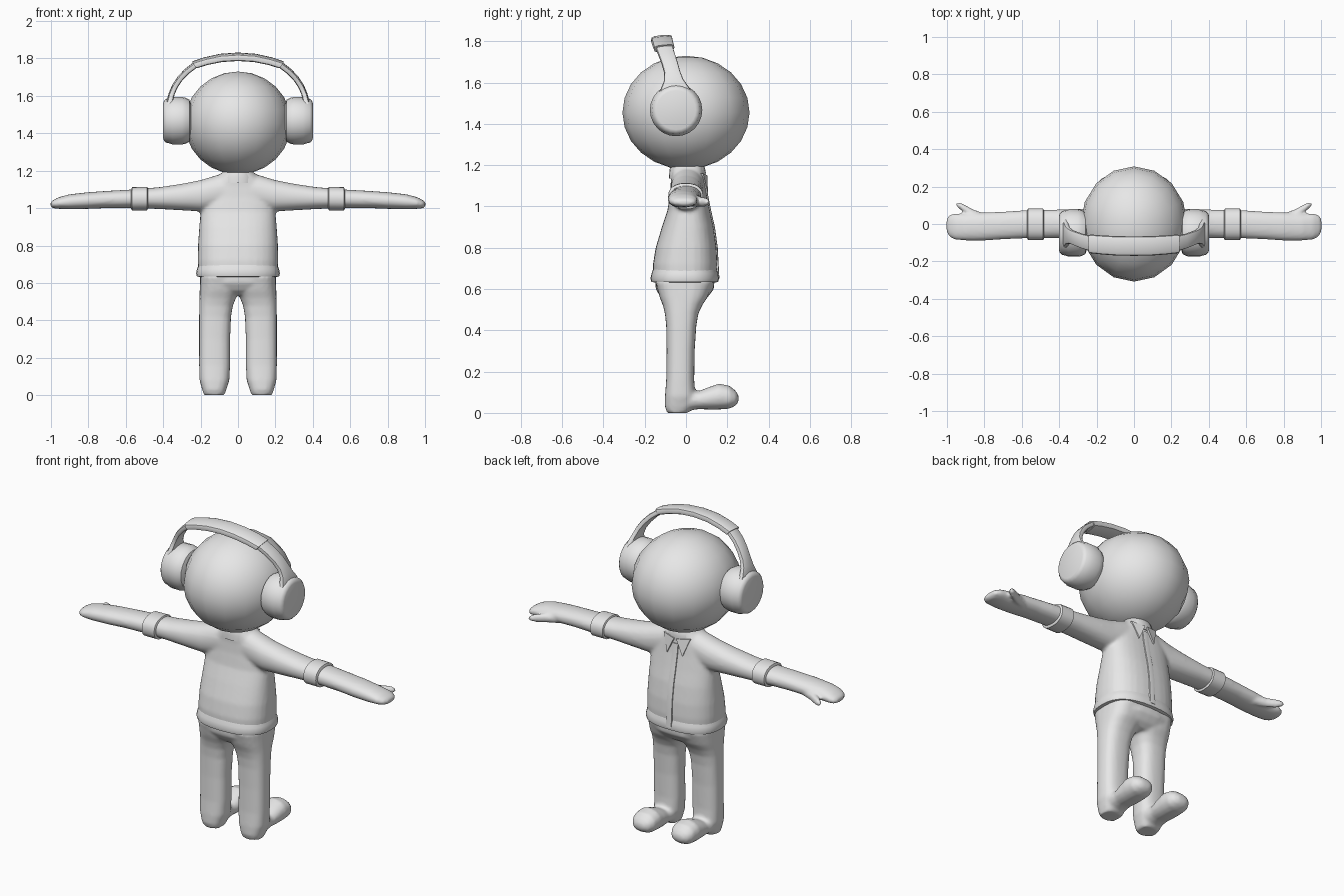
import bpy, bmesh, math

grey = bpy.data.materials.new("plain_grey")
grey.diffuse_color = (0.8, 0.8, 0.8, 1)


def loft(bm, axis, rings, n=24, power=2.0, side=1):
    """Closed skin through rings (t, a0, a1, b0, b1) stacked along an axis."""
    loops = []
    for t, a0, a1, b0, b1 in rings:
        loop = []
        for i in range(n):
            c = math.cos(2 * math.pi * i / n)
            s = math.sin(2 * math.pi * i / n)
            a = (a0 + a1) / 2 + (a1 - a0) / 2 * math.copysign(abs(c) ** (2 / power), c)
            b = (b0 + b1) / 2 + (b1 - b0) / 2 * math.copysign(abs(s) ** (2 / power), s)
            x, y, z = {"x": (t, a, b), "y": (a, t, b), "z": (a, b, t)}[axis]
            loop.append(bm.verts.new((x * side, y, z)))
        loops.append(loop)
    skin(bm, loops)


def skin(bm, loops):
    n = len(loops[0])
    for p, q in zip(loops, loops[1:]):
        for i in range(n):
            bm.faces.new((p[i], p[(i + 1) % n], q[(i + 1) % n], q[i]))
    bm.faces.new(loops[0])
    bm.faces.new(loops[-1])


def finish(name, bm, angle=40, mirror=False, voxel=0, smooth=4):
    bmesh.ops.recalc_face_normals(bm, faces=bm.faces[:])
    me = bpy.data.meshes.new(name)
    bm.to_mesh(me)
    bm.free()
    ob = bpy.data.objects.new(name, me)
    bpy.context.collection.objects.link(ob)
    me.materials.append(grey)
    if mirror:
        ob.modifiers.new("mirror", "MIRROR").use_mirror_merge = False
    if voxel:
        # Fuse overlapping volumes into one soft surface
        rm = ob.modifiers.new("fuse", "REMESH")
        rm.mode = "VOXEL"
        rm.voxel_size = voxel
        rm.use_smooth_shade = True
        sm = ob.modifiers.new("soften", "SMOOTH")
        sm.factor = 0.5
        sm.iterations = smooth
    else:
        bpy.ops.object.select_all(action="DESELECT")
        ob.select_set(True)
        bpy.context.view_layer.objects.active = ob
        bpy.ops.object.shade_smooth_by_angle(angle=math.radians(angle))
    return ob


# Head: coarse, smooth-shaded ball
bm = bmesh.new()
bmesh.ops.create_uvsphere(bm, u_segments=16, v_segments=12, radius=1)
bmesh.ops.scale(bm, vec=(0.285, 0.308, 0.275), verts=bm.verts[:])
bmesh.ops.translate(bm, vec=(0, 0, 1.455), verts=bm.verts[:])
finish("head", bm, angle=60)

# Body: torso, neck, arms, hands and thumbs fused together
bm = bmesh.new()
loft(bm, "z", [
    (0.640, -.212, .212, -.160, .148), (0.72, -.216, .216, -.160, .152),
    (0.80, -.214, .214, -.147, .148), (0.90, -.207, .207, -.117, .134),
    (0.98, -.200, .200, -.090, .116), (1.06, -.195, .195, -.078, .100),
    (1.12, -.165, .165, -.074, .092), (1.165, -.11, .11, -.074, .088),
    (1.20, -.075, .075, -.072, .084), (1.25, -.07, .07, -.07, .08)], 32, 2.5)
for side in (1, -1):
    loft(bm, "x", [
        (0.00, -.072, .088, 1.00, 1.190), (0.10, -.074, .086, .99, 1.180),
        (0.20, -.078, .082, .982, 1.150), (0.30, -.078, .080, .988, 1.130),
        (0.42, -.076, .077, .995, 1.112), (0.56, -.076, .075, 1.00, 1.100),
        (0.70, -.082, .066, 1.00, 1.092), (0.80, -.089, .062, .996, 1.085),
        (0.90, -.089, .054, .994, 1.074), (0.96, -.083, .056, .996, 1.058),
        (0.99, -.066, .048, 1.00, 1.042), (1.003, -.04, .025, 1.01, 1.03)],
        24, 2.2, side)
    loft(bm, "x", [
        (0.80, .00, .058, 1.00, 1.055), (0.86, .03, .078, .998, 1.052),
        (0.91, .062, .106, .998, 1.046), (0.935, .082, .117, 1.002, 1.040),
        (0.95, .093, .112, 1.012, 1.030)], 12, 2, side)
finish("body_and_arms", bm, voxel=0.01)

# Shirt hem: thick rolled edge
bm = bmesh.new()
loft(bm, "z", [
    (0.632, -.205, .205, -.155, .143), (0.635, -.220, .220, -.168, .156),
    (0.652, -.224, .224, -.172, .160), (0.675, -.219, .219, -.167, .156),
    (0.695, -.212, .212, -.160, .150)], 32, 2.5)
finish("shirt_hem", bm, angle=50)

# Shirt opening: raised strip down the front
bm = bmesh.new()
loft(bm, "z", [(z, -.018, .022, y - .02, y + .006) for z, y in (
    (.65, .156), (.72, .152), (.80, .148), (.90, .134), (.98, .116),
    (1.06, .100), (1.12, .092))], 8, 4)
finish("shirt_opening", bm)

# Collar band and folded front points
bm = bmesh.new()
loft(bm, "z", [
    (1.135, -.098, .098, -.082, .094), (1.165, -.096, .096, -.081, .096),
    (1.185, -.082, .082, -.078, .092), (1.205, -.072, .072, -.072, .084)], 24, 2.2)
finish("collar", bm)
bm = bmesh.new()
tip = [(.008, .100, 1.15), (.085, .080, 1.16), (.05, .104, 1.06)]
skin(bm, [[bm.verts.new((x, y + d, z)) for x, y, z in tip] for d in (-.02, .003)])
finish("collar_point", bm, mirror=True)

# Sleeve cuffs
bm = bmesh.new()
loft(bm, "x", [
    (.482, -.078, .075, .995, 1.106), (.486, -.086, .083, .987, 1.114),
    (.566, -.086, .083, .987, 1.112), (.571, -.076, .074, .997, 1.10)], 24, 2.3)
finish("sleeve_cuff", bm, mirror=True)

# Trousers and feet fused together
bm = bmesh.new()
loft(bm, "z", [
    (.535, -.16, .16, -.09, .07), (.56, -.19, .19, -.122, .105),
    (.60, -.202, .202, -.147, .135), (.66, -.202, .202, -.150, .140)], 32, 2.5)
for side in (1, -1):
    loft(bm, "z", [
        (.000, .072, .182, -.092, .01), (.03, .062, .192, -.102, .035),
        (.08, .046, .206, -.102, .045), (.16, .042, .208, -.096, .040),
        (.30, .042, .208, -.094, .042), (.42, .037, .208, -.096, .050),
        (.48, .027, .207, -.102, .060), (.52, .010, .206, -.112, .078),
        (.56, -.01, .205, -.128, .105), (.64, -.01, .203, -.150, .135)],
        24, 2.6, side)
    loft(bm, "y", [
        (-.07, .075, .178, .002, .10), (.00, .060, .192, .008, .115),
        (.06, .062, .190, .018, .105), (.11, .054, .198, .016, .125),
        (.16, .050, .202, .016, .142), (.21, .054, .198, .020, .132),
        (.24, .072, .180, .034, .108), (.255, .10, .152, .055, .085)],
        20, 2.2, side)
finish("trousers_and_feet", bm, voxel=0.01)

# Headphone ear cups: turned profile (x, radius)
bm = bmesh.new()
loft(bm, "x", [(x, -.048 - r, -.048 + r, 1.467 - r, 1.467 + r) for x, r in (
    (.25, .085), (.26, .112), (.28, .123), (.30, .127), (.35, .127),
    (.362, .122), (.385, .117), (.396, .106), (.40, .095))], 24)
finish("ear_cup", bm, mirror=True)


def band(name, path, mirror):
    """Flat strap along (x, y, z, width, thickness), facing away from the head."""
    bm = bmesh.new()
    loops = []
    for x, y, z, w, t in path:
        d = math.hypot(x, z - 1.47)
        nx, nz = x / d, (z - 1.47) / d
        loop = []
        for i in range(12):
            c, s = math.cos(i * math.pi / 6), math.sin(i * math.pi / 6)
            u = w / 2 * math.copysign(abs(c) ** .6, c)
            v = t / 2 * math.copysign(abs(s) ** .6, s)
            loop.append(bm.verts.new((x + nx * v, y + u, z + nz * v + u * .1)))
        loops.append(loop)
    skin(bm, loops)
    finish(name, bm, 45, mirror)


# Headphone arms flare into the cups; the top strap is a wider piece
band("headband_arm", [
    (.366, -.052, 1.52, .20, .035), (.365, -.055, 1.57, .14, .035),
    (.355, -.060, 1.61, .095, .032), (.338, -.067, 1.65, .078, .032),
    (.312, -.078, 1.69, .078, .032), (.275, -.092, 1.73, .080, .032),
    (.220, -.107, 1.772, .084, .032)], True)
half = [(.232, -.106, 1.766, .100, .042), (.17, -.112, 1.786, .102, .042),
        (.09, -.117, 1.803, .104, .042), (0, -.118, 1.809, .104, .042)]
band("headband_top", half + [(-x, *rest) for x, *rest in half[-2::-1]], False)
